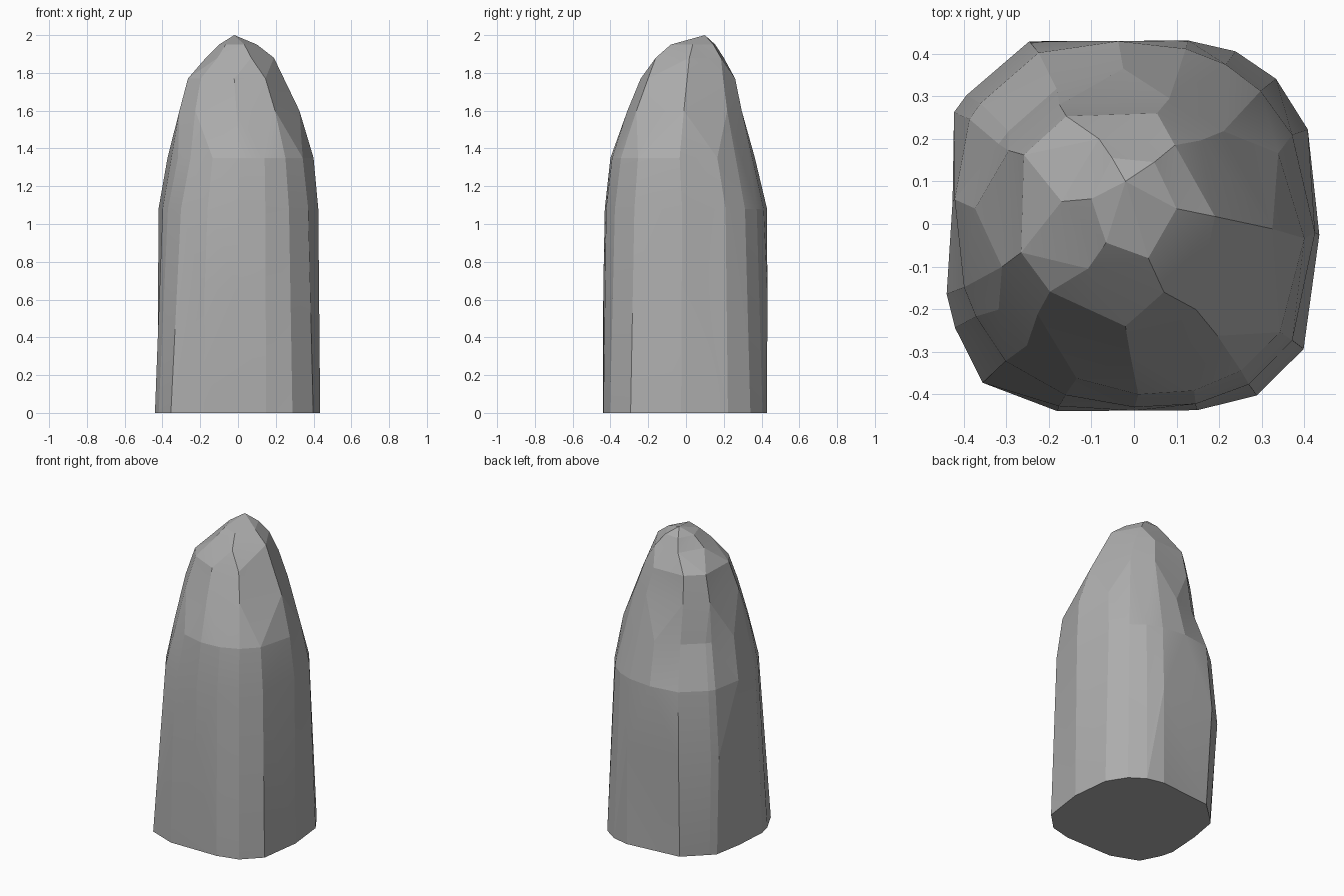
import bpy, bmesh, math

if "Cube" in bpy.data.objects:
    bpy.data.objects.remove(bpy.data.objects["Cube"])

# Irregular footprint of the rock, counter-clockwise
FOOT = [(0.437, -0.02), (0.41, 0.23), (0.335, 0.35), (0.24, 0.415), (0.13, 0.44),
        (-0.04, 0.44), (-0.25, 0.44), (-0.40, 0.31), (-0.43, 0.27), (-0.437, 0.06),
        (-0.44, -0.16), (-0.42, -0.24), (-0.355, -0.37), (-0.18, -0.437),
        (0.0, -0.438), (0.15, -0.435), (0.29, -0.40), (0.40, -0.29)]

# z, x min, x max, y min, y max, roundness, back-left dent, points merged per corner
RINGS = [(0.00, -0.44, 0.435, -0.44, 0.43, 0.0, 0.10, 1),
         (0.65, -0.438, 0.437, -0.438, 0.437, 0.2, 0.0, 1),
         (1.08, -0.422, 0.425, -0.43, 0.43, 0.6, 0.01, 1),
         (1.35, -0.38, 0.40, -0.40, 0.37, 0.9, 0.07, 1),
         (1.60, -0.31, 0.325, -0.31, 0.295, 1.0, 0.03, 2),
         (1.77, -0.265, 0.25, -0.24, 0.26, 1.0, 0.0, 2),
         (1.88, -0.17, 0.19, -0.16, 0.20, 1.0, 0.0, 3),
         (1.95, -0.10, 0.10, -0.08, 0.155, 1.0, 0.0, 3)]
APEX = (-0.02, 0.10, 2.0)


def ring(z, x0, x1, y0, y1, rnd, dent, step):
    """Footprint rounded towards a skewed circle, then fitted to the given bounds."""
    pts = []
    for i in range(len(FOOT)):
        x, y = FOOT[i - i % step]
        a = math.atan2(y, x)
        r = math.hypot(x, y) * (1 - rnd) + 0.44 * rnd
        r *= 1 - 0.05 * rnd * math.sin(2 * a)
        pts.append((r * math.cos(a), r * math.sin(a), a))
    ax, bx = min(p[0] for p in pts), max(p[0] for p in pts)
    ay, by = min(p[1] for p in pts), max(p[1] for p in pts)
    out = []
    for x, y, a in pts:
        k = 1 - dent * max(0, math.cos(a - math.radians(135))) ** 6
        out.append(((x0 + (x - ax) / (bx - ax) * (x1 - x0)) * k,
                    (y0 + (y - ay) / (by - ay) * (y1 - y0)) * k, z))
    return out


# Rock spire: stacked rings closed by a flat base and an off-centre tip
bm = bmesh.new()
loops = [[bm.verts.new(p) for p in ring(*r)] for r in RINGS]
n = len(FOOT)
bm.faces.new(loops[0][::-1])
for lo, hi in zip(loops, loops[1:]):
    for i in range(n):
        j = (i + 1) % n
        bm.faces.new((lo[i], lo[j], hi[j], hi[i]))
tip = bm.verts.new(APEX)
for i in range(n):
    bm.faces.new((loops[-1][i], loops[-1][(i + 1) % n], tip))
# Merged corners turn the upper rings into fewer, larger facets
bmesh.ops.remove_doubles(bm, verts=bm.verts, dist=0.0005)
bmesh.ops.triangulate(bm, faces=[f for f in bm.faces if len(f.verts) == 4])
bmesh.ops.dissolve_limit(bm, angle_limit=math.radians(7), verts=bm.verts, edges=bm.edges)
bmesh.ops.triangulate(bm, faces=bm.faces)
bmesh.ops.recalc_face_normals(bm, faces=bm.faces)

mesh = bpy.data.meshes.new("rock_spire")
bm.to_mesh(mesh)
bm.free()
rock = bpy.data.objects.new("rock_spire", mesh)
bpy.context.collection.objects.link(rock)

# Dark stone grey
stone = bpy.data.materials.new("stone")
stone.diffuse_color = (0.42, 0.42, 0.42, 1)
stone.use_nodes = True
stone.node_tree.nodes["Principled BSDF"].inputs["Base Color"].default_value = stone.diffuse_color
mesh.materials.append(stone)

bpy.context.view_layer.objects.active = rock
rock.select_set(True)
bpy.ops.object.shade_smooth_by_angle(angle=math.radians(10))
